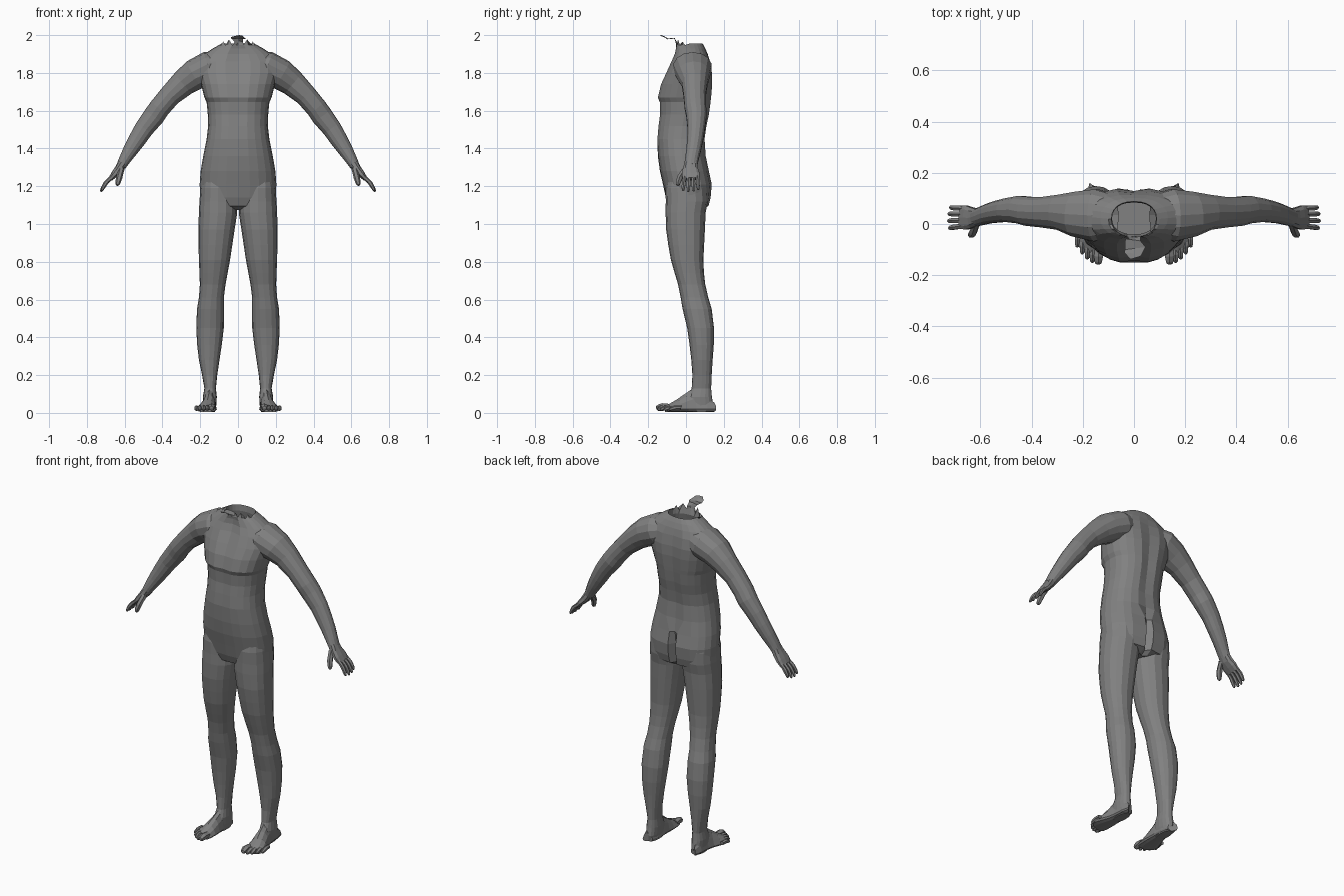
import bpy, bmesh, math
from mathutils import Vector

grey = bpy.data.materials.new("dark_grey")
grey.diffuse_color = (.22, .22, .22, 1)


def finish(bm, name):
    """Turn a bmesh into a named, coloured object."""
    me = bpy.data.meshes.new(name)
    bm.to_mesh(me)
    bm.free()
    me.materials.append(grey)
    ob = bpy.data.objects.new(name, me)
    bpy.context.collection.objects.link(ob)
    return ob


def loft(name, rings, caps=(True, True), mirror=False):
    """Skin a list of equal-length point rings into one flat-shaded object."""
    bm = bmesh.new()
    vs = [[bm.verts.new(p) for p in r] for r in rings]
    n = len(rings[0])
    for a, b in zip(vs, vs[1:]):
        for i in range(n):
            j = (i + 1) % n
            bm.faces.new((a[i], a[j], b[j], b[i]))
    if caps[0]:
        bm.faces.new(vs[0])
    if caps[1]:
        bm.faces.new(vs[-1])
    bmesh.ops.recalc_face_normals(bm, faces=bm.faces)
    ob = finish(bm, name)
    if mirror:
        ob.modifiers.new("mirror", 'MIRROR').use_mirror_merge = False


def oval(i, n, e):
    """Point i of n on a unit superellipse with exponent e."""
    a = 2 * math.pi * i / n
    c, s = math.cos(a), math.sin(a)
    return (math.copysign(abs(c) ** (2 / e), c), math.copysign(abs(s) ** (2 / e), s))


def slab(z, x0, x1, y0, y1, n=24, e=2.3, front=0, back=0, zig=0):
    """Horizontal ring; front/back push the centre line in, zig makes it ragged."""
    pts = []
    for i in range(n):
        u, v = oval(i, n, e)
        y = (y0 + y1) / 2 + v * (y1 - y0) / 2
        if abs(u) < 0.01:
            y += front if v < 0 else -back
        elif back > .02 and v > 0 and abs(u) < .4:
            u *= .4  # narrow the cleft
        k = zig * (1 if i % 4 < 2 else .5) if v < -.1 else 0
        pts.append(((x0 + x1) / 2 + u * (x1 - x0) / 2, y, z + k * (-1) ** i))
    return pts


def tube(path, ref, n=8, e=2.2):
    """Rings (x, y, z, radius, radius along ref) square to a path."""
    c = [Vector(p[:3]) for p in path]
    rings = []
    for k, p in enumerate(path):
        t = (c[min(k + 1, len(c) - 1)] - c[max(k - 1, 0)]).normalized()
        u = Vector(ref).cross(t).normalized()
        v = t.cross(u)
        ring = []
        for i in range(n):
            a, b = oval(i, n, e)
            ring.append(c[k] + u * a * p[3] + v * b * p[4])
        rings.append(ring)
    return rings


def digit(name, base, tip, r, ref, bend):
    """Finger or toe: tapered tube with knuckles and a rounded end."""
    a, b = Vector(base), Vector(tip)
    path = []
    for t, s in ((0, 1), (0.35, 0.95), (0.5, 1.02), (0.8, 0.85), (0.94, 0.65), (1, 0.25)):
        p = a.lerp(b, t) + Vector(bend) * math.sin(math.pi * t)
        path.append((*p, r * s, r * s))
    loft(name, tube(path, ref, 6, 2), mirror=True)


# torso: z, half width, front y, back y, front groove, back groove
torso = [
    (1.075, .08, -.05, .08, 0, .02), (1.095, .178, -.09, .122, 0, .035),
    (1.14, .200, -.107, .134, 0, .045), (1.21, .203, -.122, .14, 0, .045),
    (1.28, .198, -.138, .125, 0, .022), (1.36, .184, -.149, .108, 0, .008),
    (1.45, .166, -.155, .102, .004, .01), (1.52, .158, -.149, .112, .006, .012),
    (1.58, .160, -.141, .125, .006, .014), (1.645, .166, -.143, .134, .006, .014),
    (1.67, .178, -.153, .137, .010, .014), (1.74, .196, -.136, .143, .010, .014),
    (1.80, .215, -.108, .141, .010, .012), (1.86, .212, -.080, .130, .018, .008),
    (1.90, .178, -.062, .115, .015, 0), (1.93, .132, -.055, .102, .01, 0),
    (1.948, .100, -.052, .092, 0, 0)]
rings = [slab(z, -w, w, f, b, front=gf, back=gb) for z, w, f, b, gf, gb in torso]
# ragged neck rim, then the hollow inside
rings.append(slab(1.955, -.088, .088, -.050, .088, zig=.022))
rings.append(slab(1.92, -.086, .086, -.040, .084))
rings.append(slab(1.82, -.10, .10, -.06, .10))
rings.append(slab(1.50, -.10, .10, -.09, .09))
loft("torso", rings)

# torn strip of skin at the throat
strip = [(-.048, 1.93, .035, .0), (-.052, 1.965, .022, .004), (-.062, 1.982, .03, -.004),
         (-.095, 1.978, .04, .005), (-.115, 1.990, .034, -.004), (-.132, 1.996, .02, .006)]
bm = bmesh.new()
rows = [[bm.verts.new((w * k + o, y + o * k, z + (.004 if k == 0 else 0))) for k in (-1, 0, 1)]
        for y, z, w, o in strip]
for a, b in zip(rows, rows[1:]):
    for i in (0, 1):
        bm.faces.new((a[i], a[i + 1], b[i + 1], b[i]))
finish(bm, "throat_flap")

# legs: z, inner x, outer x, front y, back y
leg = [
    (1.27, .04, .18, -.09, .08), (1.19, .015, .199, -.108, .115),
    (1.12, .006, .204, -.107, .116), (1.06, .004, .207, -.108, .104),
    (.97, .018, .210, -.105, .10), (.89, .030, .209, -.094, .096), (.81, .042, .207, -.08, .092),
    (.74, .055, .204, -.06, .095), (.68, .066, .202, -.042, .102), (.61, .075, .207, -.028, .118),
    (.55, .074, .217, -.018, .136), (.45, .075, .221, .006, .148), (.36, .086, .216, .019, .147),
    (.28, .098, .207, .028, .141), (.20, .110, .190, .034, .136), (.13, .117, .178, .030, .133),
    (.085, .112, .186, .012, .137), (.04, .115, .183, .008, .144), (.004, .122, .177, .015, .136)]
loft("leg", [slab(*r, n=16, e=2.25) for r in leg], mirror=True)

# feet: y, centre x, half width, height, with a flat sole
foot = [(.135, .150, .024, .06), (.09, .150, .034, .10), (.03, .151, .036, .125),
        (-.01, .155, .041, .098), (-.05, .162, .050, .070), (-.085, .169, .056, .050),
        (-.112, .170, .052, .036)]
rings = []
for y, x, w, h in foot:
    ring = []
    for i in range(12):
        u, v = oval(i, 12, 2.3)
        z = .02 + v * (h - .02) if v > 0 else .02 + v * .016
        ring.append((x + u * w * (1 if v <= 0 else 1 - .25 * v), y + max(0, u) * .025, z))
    rings.append(ring)
loft("foot", rings, mirror=True)
for i in range(5):
    x = .137 + .0195 * i + (.004 if i else 0)
    tip = -.157 + .003 * i + .0034 * i * i
    r = .020 if i == 0 else .0135 - .0004 * i
    digit("toe", (x, tip + .065, .028), (x + .003, tip, .006 + r * .8), r, (1, 0, 0), (0, 0, .006))

# arms: x, y, z, radius in the front view, radius along y
arm = [
    (.08, .035, 1.85, .065, .08), (.15, .034, 1.828, .088, .104), (.23, .039, 1.79, .082, .089),
    (.29, .046, 1.745, .070, .070), (.36, .046, 1.68, .058, .060), (.415, .050, 1.615, .056, .058),
    (.445, .056, 1.572, .057, .055), (.497, .054, 1.505, .051, .047), (.535, .048, 1.445, .046, .043),
    (.570, .040, 1.39, .039, .039), (.600, .030, 1.34, .031, .036), (.618, .025, 1.308, .026, .035)]
loft("arm", tube(arm, (0, 1, 0), 14, 2.1), caps=(False, True), mirror=True)

# hands
palm = [(.610, .026, 1.322, .025, .034), (.632, .024, 1.288, .023, .042),
        (.655, .025, 1.262, .018, .049), (.676, .027, 1.238, .012, .046)]
loft("palm", tube(palm, (0, 1, 0), 10, 2.6), mirror=True)
for y, spread, reach in ((.061, .004, .86), (.038, .002, .97), (.015, -.003, 1), (-.008, -.008, .93)):
    base = (.668, y, 1.248)
    tip = (.668 + .058 * reach, y + spread, 1.248 - .078 * reach)
    digit("finger", base, tip, .0115, (0, 1, 0), (.005, 0, .005))
digit("thumb", (.617, .0, 1.292), (.640, -.044, 1.203), .0165, (0, 1, 0), (0, -.010, .0))
